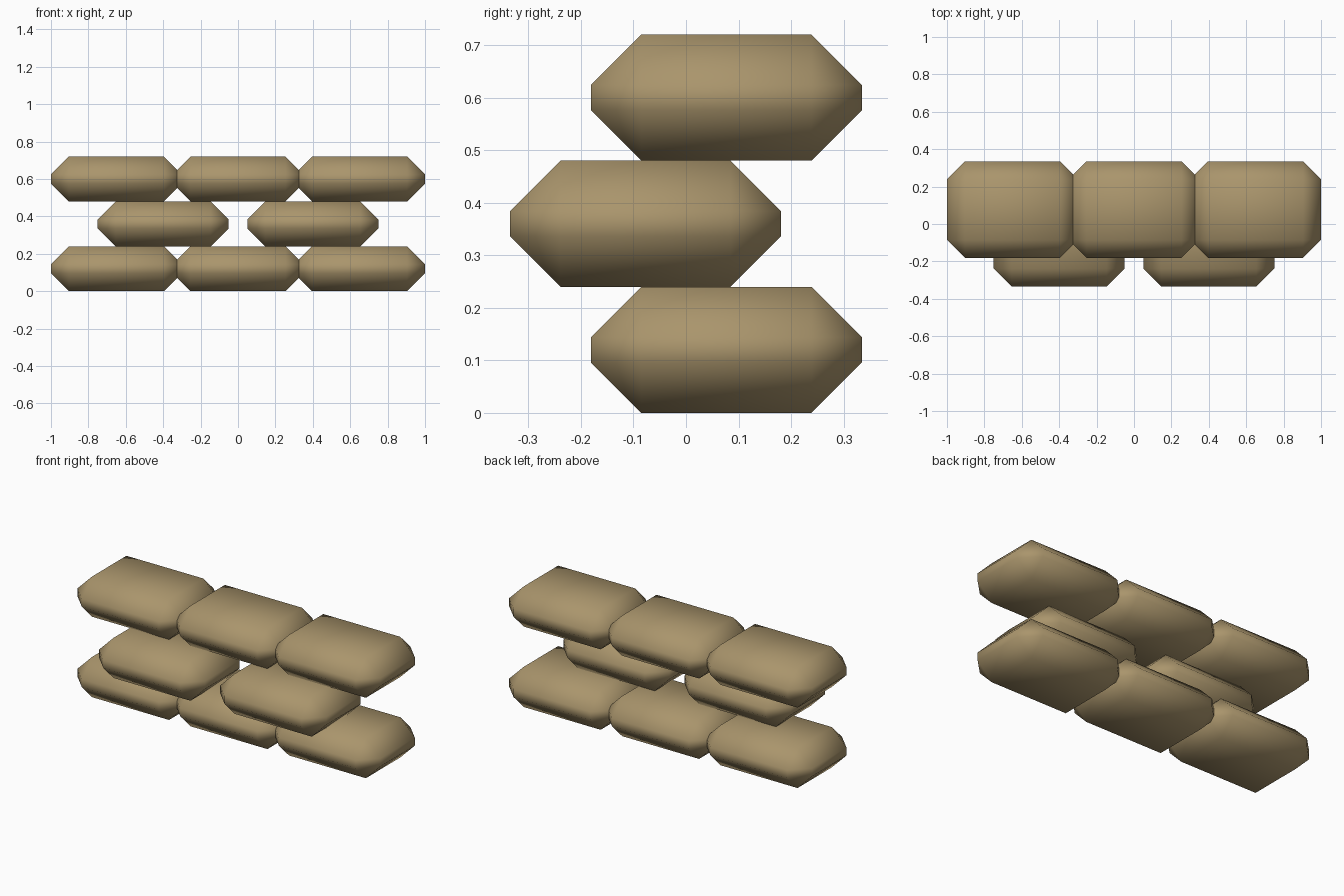
import bpy

if "Cube" in bpy.data.objects:
    bpy.data.objects.remove(bpy.data.objects["Cube"])

# Sandbag cloth colour
cloth = bpy.data.materials.new("tan_cloth")
cloth.diffuse_color = (0.40, 0.30, 0.15, 1.0)
cloth.use_nodes = True
cloth.node_tree.nodes["Principled BSDF"].inputs["Base Color"].default_value = cloth.diffuse_color

SIZE = (0.70, 0.516, 0.24)
CHAMFER = 0.096


def sandbag(name, x, y, z):
    """One chamfered, smooth-shaded bag centred at (x, y, z)."""
    bpy.ops.mesh.primitive_cube_add(size=1, location=(x, y, z))
    bag = bpy.context.object
    bag.name = name
    bag.scale = SIZE
    bpy.ops.object.transform_apply(location=False, rotation=False, scale=True)
    bevel = bag.modifiers.new("chamfer", 'BEVEL')
    bevel.width = CHAMFER
    bevel.segments = 1
    bevel.limit_method = 'NONE'
    bpy.ops.object.modifier_apply(modifier=bevel.name)
    bpy.ops.object.shade_smooth()
    bag.data.materials.append(cloth)


# Three staggered courses: row name, bag x positions, y offset
courses = [
    ("bottom", (-0.65, 0.0, 0.65), 0.077),
    ("middle", (-0.40, 0.40), -0.077),
    ("top", (-0.65, 0.0, 0.65), 0.077),
]
for level, (row, xs, y) in enumerate(courses):
    for i, x in enumerate(xs):
        sandbag(f"{row}_sandbag_{i + 1}", x, y, SIZE[2] * (level + 0.5))
